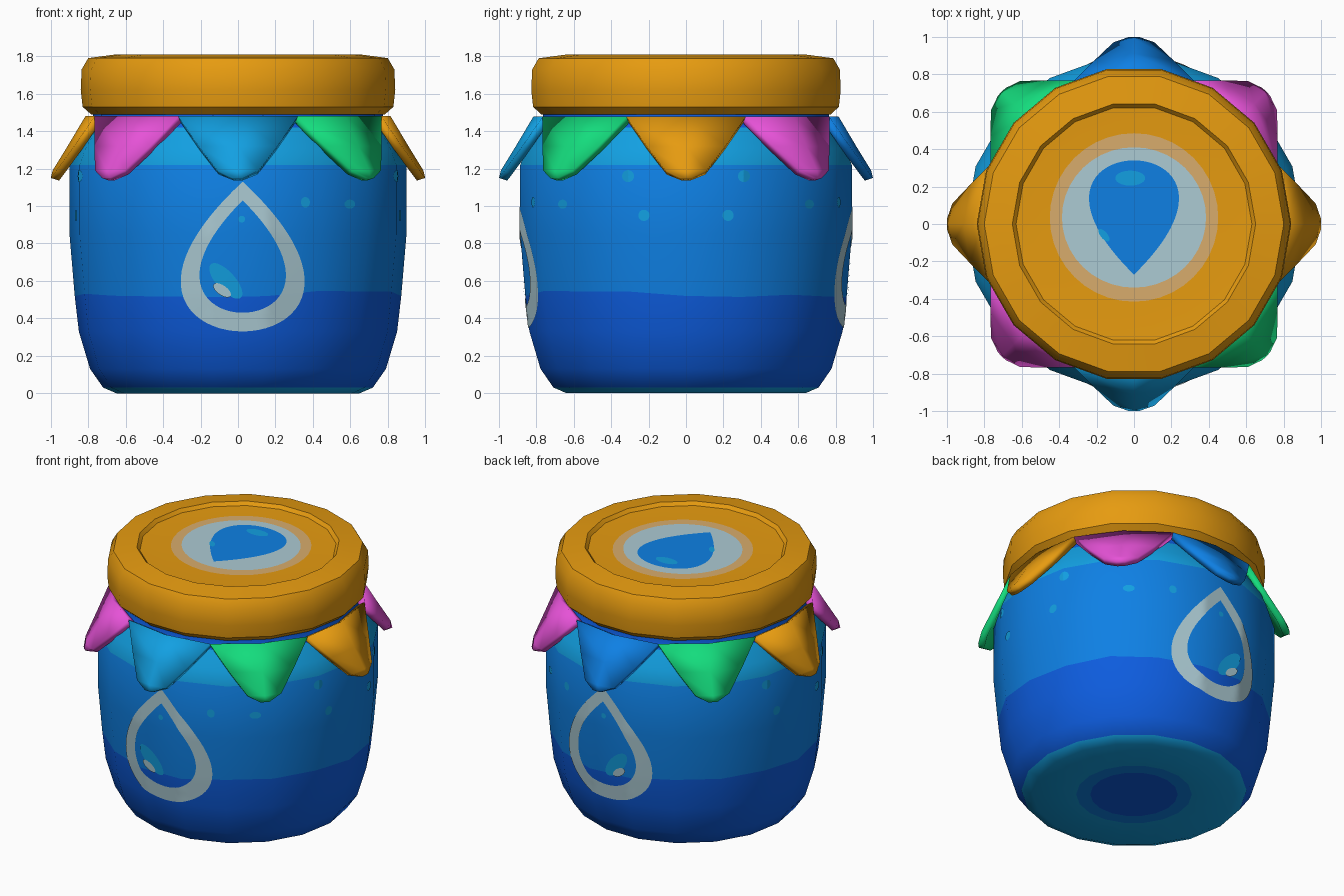
import bpy, bmesh, math, random
from mathutils import Vector, Matrix
from mathutils.bvhtree import BVHTree

random.seed(4)
SIDES = 18
old = bpy.data.objects.get("Cube")
if old:
    bpy.data.objects.remove(old, do_unlink=True)


def material(name, *rgb):
    """Flat material from 0-255 display values."""
    lin = [((c / 255 + 0.055) / 1.055) ** 2.4 if c > 10 else c / 255 / 12.92 for c in rgb]
    mat = bpy.data.materials.new(name)
    mat.use_nodes = True
    mat.diffuse_color = (*lin, 1)
    bsdf = mat.node_tree.nodes["Principled BSDF"]
    bsdf.inputs["Base Color"].default_value = (*lin, 1)
    bsdf.inputs["Roughness"].default_value = 0.8
    return mat


gold = material("gold", 230, 155, 16)
green = material("green", 20, 220, 125)
magenta = material("magenta", 230, 82, 215)
blue = material("mid blue", 14, 128, 228)
royal = material("royal blue", 13, 92, 222)
sky = material("sky blue", 18, 160, 226)
pale = material("pale blue", 172, 203, 212)
tan = material("tan", 216, 172, 108)


def finish(name, bm, mats, angle=40):
    mesh = bpy.data.meshes.new(name)
    bm.to_mesh(mesh)
    for m in mats:
        mesh.materials.append(m)
    obj = bpy.data.objects.new(name, mesh)
    bpy.context.collection.objects.link(obj)
    bpy.ops.object.select_all(action='DESELECT')
    obj.select_set(True)
    bpy.context.view_layer.objects.active = obj
    bpy.ops.object.shade_smooth_by_angle(angle=math.radians(angle))
    return obj


def lathe(name, profile, mats, wavy=()):
    """Turn (radius, height, material index of the band above) about z."""
    bm = bmesh.new()
    rings = []
    for i, (r, z, _) in enumerate(profile):
        if r == 0:
            rings.append([bm.verts.new((0, 0, z))] * SIDES)
            continue
        ring = []
        for k in range(SIDES):
            a = math.tau * k / SIDES
            dz = random.uniform(-0.02, 0.02) if i in wavy else 0
            ring.append(bm.verts.new((r * math.cos(a), r * math.sin(a), z + dz)))
        rings.append(ring)
    for i in range(len(rings) - 1):
        lo, hi = rings[i], rings[i + 1]
        for k in range(SIDES):
            n = (k + 1) % SIDES
            corners = list(dict.fromkeys((lo[k], lo[n], hi[n], hi[k])))
            bm.faces.new(corners).material_index = profile[i][2]
    bmesh.ops.recalc_face_normals(bm, faces=bm.faces)
    tree = BVHTree.FromBMesh(bm)
    finish(name, bm, mats)
    bm.free()
    return tree


# Jar body: bands of colour follow the rings
ROYAL, BLUE, SKY = 0, 1, 2
body = lathe("jar_body", [
    (0, 0, ROYAL), (0.28, 0, BLUE), (0.37, 0, SKY), (0.65, 0, SKY),
    (0.72, 0.03, ROYAL), (0.79, 0.13, ROYAL), (0.85, 0.33, ROYAL),
    (0.872, 0.53, BLUE), (0.90, 0.85, BLUE), (0.90, 1.22, SKY),
    (0.865, 1.31, SKY), (0.80, 1.42, ROYAL), (0.775, 1.46, ROYAL),
    (0.775, 1.52, ROYAL), (0, 1.52, ROYAL)], [royal, blue, sky], wavy=(7,))

# Lid with a shallow recessed top
lid = lathe("lid", [
    (0, 1.49, 0), (0.785, 1.49, 0), (0.83, 1.53, 0), (0.84, 1.62, 0),
    (0.835, 1.73, 0), (0.80, 1.79, 0), (0.65, 1.81, 0), (0.63, 1.787, 0),
    (0.5, 1.782, 0), (0, 1.782, 0)], [gold])


# Bunting flags hanging from the neck
def flag(name, mat, angle):
    bm = bmesh.new()
    rows = []
    # height, half width, centre radius, edge radius
    for z, w, rc, rs in ((1.48, 0.32, 0.815, 0.765), (1.32, 0.21, 0.91, 0.875),
                         (1.19, 0.11, 0.99, 0.97), (1.15, 0.03, 1.0, 0.998)):
        rows.append([bm.verts.new(p) for p in ((rs, -w, z), (rc, 0, z), (rs, w, z))])
    for top, low in zip(rows, rows[1:]):
        for j in range(2):
            bm.faces.new((top[j], low[j], low[j + 1], top[j + 1]))
    bmesh.ops.rotate(bm, verts=bm.verts, matrix=Matrix.Rotation(angle, 3, 'Z'))
    obj = finish(name, bm, [mat], 30)
    bm.free()
    solid = obj.modifiers.new("thickness", 'SOLIDIFY')
    solid.thickness = 0.045
    solid.offset = -1


flag_colours = [gold, magenta, blue, green, gold, magenta, sky, green]
for i, mat in enumerate(flag_colours):
    flag("bunting_flag_%d" % (i + 1), mat, i * math.tau / 8)


# Painted plates laid onto a surface
def drop(cx, cy, w, h, n=64):
    pts = []
    for k in range(n):
        t = math.tau * k / n
        pts.append((cx + w * math.sin(t) * abs(math.sin(t / 2)), cy + h * math.cos(t)))
    return pts


def ellipse(cx, cy, a, b, tilt=0, n=40):
    c, s = math.cos(math.radians(tilt)), math.sin(math.radians(tilt))
    pts = []
    for k in range(n):
        x, y = a * math.cos(math.tau * k / n), b * math.sin(math.tau * k / n)
        pts.append((cx + x * c - y * s, cy + x * s + y * c))
    return pts


def decal(name, tree, side, outer, mat, lift=0.005, inner=None, steps=5):
    """Project the area between two outlines (or inside one) along a side."""
    side = Vector(side)
    n = len(outer)
    if inner is None:
        mid = [sum(p[i] for p in outer) / n for i in (0, 1)]
        inner = [tuple(m + (p[i] - m) * 0.02 for i, m in enumerate(mid)) for p in outer]
        cap = True
    else:
        cap = False
    bm = bmesh.new()
    rings = []
    for s in range(steps + 1):
        ring = []
        for p, q in zip(outer, inner):
            u, v = (p[i] + (q[i] - p[i]) * s / steps for i in (0, 1))
            if side.z:
                start = Vector((u, v, 0))
            elif side.y:
                start = Vector((u, 0, v))
            else:
                start = Vector((0, u, v))
            hit = tree.ray_cast(start + side * 3, -side)[0]
            ring.append(bm.verts.new(hit + side * lift))
        rings.append(ring)
    for a, b in zip(rings, rings[1:]):
        for k in range(n):
            bm.faces.new((a[k], a[(k + 1) % n], b[(k + 1) % n], b[k]))
    if cap:
        bm.faces.new(rings[-1])
    for f in bm.faces:
        f.normal_update()
        if f.normal.dot(side) < 0:
            f.normal_flip()
    finish(name, bm, [mat])
    bm.free()


# Drop emblem and its glints, front and back
for label, s in (("front", -1), ("back", 1)):
    face = (0, s, 0)
    decal(label + "_drop_outline", body, face, drop(0.025, 0.73, 0.43, 0.40), pale,
          inner=drop(0.025, 0.73, 0.30, 0.30))
    decal(label + "_drop_shine", body, face, ellipse(-0.065, 0.6, 0.12, 0.05, -48), sky)
    decal(label + "_drop_glint", body, face, ellipse(-0.085, 0.55, 0.055, 0.026, -35), pale, 0.009)
    decal(label + "_drop_bubble", body, face, ellipse(0.02, 0.93, 0.018, 0.018), sky)
    decal(label + "_bubble", body, face, ellipse(0.36, 1.02, 0.024, 0.028), sky)

# Bubbles on the sides, mirrored about the middle
for label, sx, spots in (("left", 1, ((0.31, 1.16, 0.032), (0.225, 0.95, 0.03), (0.66, 1.01, 0.024))),
                         ("right", -1, ((0.31, 1.16, 0.032), (0.225, 0.95, 0.03)))):
    for i, (y, z, r) in enumerate(spots):
        for sy in (-1, 1):
            decal("%s_bubble_%d" % (label, i + 1), body, (sx, 0, 0), ellipse(sy * y, z, r, r), sky)

# Lid emblem: rings, drop and glints
up = (0, 0, 1)
decal("lid_tan_ring", lid, up, ellipse(0, 0.035, 0.45, 0.45), tan, 0.002)
decal("lid_pale_disc", lid, up, ellipse(0, 0.035, 0.385, 0.375), pale, 0.004)
decal("lid_drop", lid, up, drop(0, 0.035, 0.312, -0.305), blue, 0.006)
decal("lid_drop_shine", lid, up, ellipse(-0.02, 0.245, 0.08, 0.04), sky, 0.008)
decal("lid_drop_glint", lid, up, ellipse(-0.16, -0.06, 0.04, 0.018, -50), sky, 0.008)
